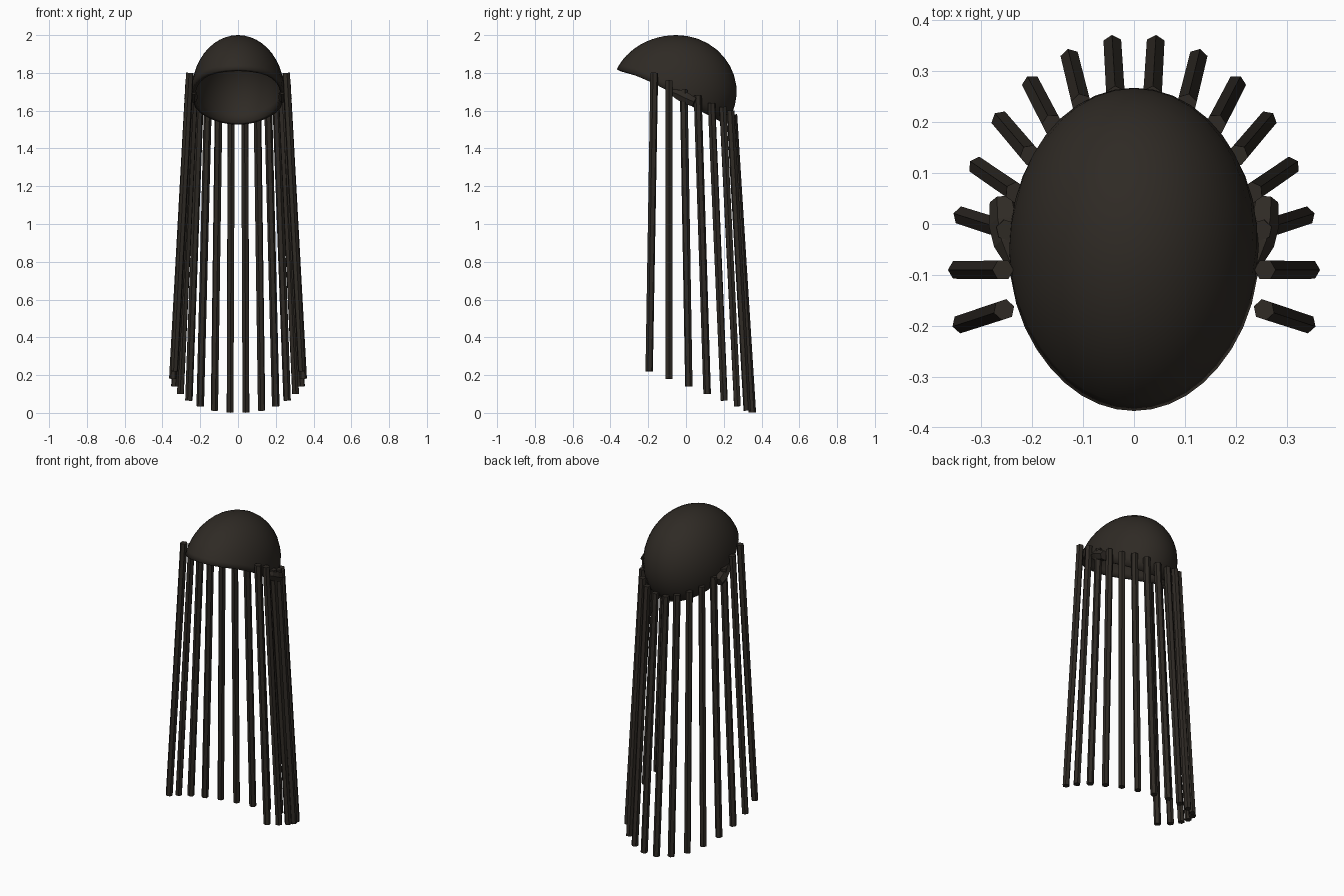
import bpy, bmesh, math
from mathutils import Vector

if "Cube" in bpy.data.objects:
    bpy.data.objects.remove(bpy.data.objects["Cube"])

mat = bpy.data.materials.new("dark_brown")
mat.diffuse_color = (0.028, 0.023, 0.018, 1)
mat.use_nodes = True
mat.node_tree.nodes["Principled BSDF"].inputs["Base Color"].default_value = mat.diffuse_color


def add_object(name, bm, mirror=False):
    bmesh.ops.recalc_face_normals(bm, faces=bm.faces[:])
    me = bpy.data.meshes.new(name)
    bm.to_mesh(me)
    bm.free()
    me.materials.append(mat)
    ob = bpy.data.objects.new(name, me)
    bpy.context.collection.objects.link(ob)
    if mirror:
        ob.modifiers.new("mirror", 'MIRROR')
    return ob


def tube(name, path, sides=6):
    """Tube through (point, radius) pairs, one corner facing outward, mirrored in x."""
    bm = bmesh.new()
    pts = [Vector(p) for p, r in path]
    rings = []
    for i, (p, r) in enumerate(path):
        d = (pts[min(i + 1, len(pts) - 1)] - pts[max(i - 1, 0)]).normalized()
        out = Vector((pts[-1].x - pts[0].x, pts[-1].y - pts[0].y, 0))
        if abs(d.z) < 0.8:
            out = Vector((1, 0, 0))
        u = (out - d * out.dot(d)).normalized()
        v = d.cross(u)
        rings.append([bm.verts.new(pts[i] + r * (u * math.cos(a) + v * math.sin(a)))
                      for a in (2 * math.pi * k / sides for k in range(sides))])
    for a, b in zip(rings, rings[1:]):
        for k in range(sides):
            n = (k + 1) % sides
            bm.faces.new((a[k], a[n], b[n], b[k]))
    bm.faces.new(rings[0])
    bm.faces.new(rings[-1])
    return add_object(name, bm, True)


# Cap: ellipsoid shell, longer at the front, ending at a sloping rim
RIM = [(-0.37, 1.82), (-0.27, 1.79), (-0.17, 1.745), (-0.05, 1.68),
       (0.05, 1.61), (0.15, 1.56), (0.22, 1.52)]


def rim_z(y):
    if y <= RIM[0][0]:
        return RIM[0][1]
    for (y0, z0), (y1, z1) in zip(RIM, RIM[1:]):
        if y <= y1:
            return z0 + (z1 - z0) * (y - y0) / (y1 - y0)
    return RIM[-1][1]


def cap_point(az, t):
    s = math.sin(az)
    ry = 0.345 if s < 0 else 0.318
    return Vector((0.245 * math.sin(t) * math.cos(az),
                   -0.05 + ry * math.sin(t) * s,
                   1.7 + 0.3 * math.cos(t)))


def rim_angle(az):
    lo, hi = 0.3, 2.5
    for _ in range(30):
        mid = (lo + hi) / 2
        p = cap_point(az, mid)
        lo, hi = (mid, hi) if p.z > rim_z(p.y) else (lo, mid)
    return lo


SEG, ROWS = 40, 12
bm = bmesh.new()
apex = bm.verts.new((0, -0.05, 2.0))
azimuths = [2 * math.pi * k / SEG for k in range(SEG)]
rows = [[bm.verts.new(cap_point(a, rim_angle(a) * j / ROWS)) for a in azimuths]
        for j in range(1, ROWS + 1)]
for k in range(SEG):
    n = (k + 1) % SEG
    bm.faces.new((apex, rows[0][k], rows[0][n]))
    for a, b in zip(rows, rows[1:]):
        bm.faces.new((a[k], b[k], b[n], a[n]))
cap = add_object("hair_cap", bm)
if cap.data.polygons[0].normal.z < 0:
    cap.data.flip_normals()
sol = cap.modifiers.new("thickness", 'SOLIDIFY')
sol.thickness = 0.02
sol.offset = -1
bpy.context.view_layer.objects.active = cap
cap.select_set(True)
bpy.ops.object.shade_smooth_by_angle(angle=math.radians(40))

# Long strands hanging from the rim: (base, tip), mirrored
STRANDS = [
    ((0.255, -0.168, 1.80), (0.337, -0.195, 0.22)),
    ((0.257, -0.090, 1.76), (0.345, -0.090, 0.18)),
    ((0.250, -0.012, 1.71), (0.335, 0.015, 0.14)),
    ((0.232, 0.062, 1.68), (0.305, 0.112, 0.10)),
    ((0.203, 0.135, 1.64), (0.260, 0.202, 0.065)),
    ((0.160, 0.195, 1.62), (0.200, 0.272, 0.035)),
    ((0.103, 0.235, 1.60), (0.125, 0.324, 0.012)),
    ((0.036, 0.250, 1.58), (0.042, 0.351, 0.002)),
]
for i, (base, tip) in enumerate(STRANDS, 1):
    tube(f"strand_{i}", [(base, 0.021), (tip, 0.02)])

# Short thick tufts at the temples
tube("temple_tuft", [((0.235, -0.08, 1.70), 0.015), ((0.245, -0.04, 1.685), 0.03),
                     ((0.25, 0.0, 1.665), 0.035), ((0.255, 0.045, 1.645), 0.028)])
